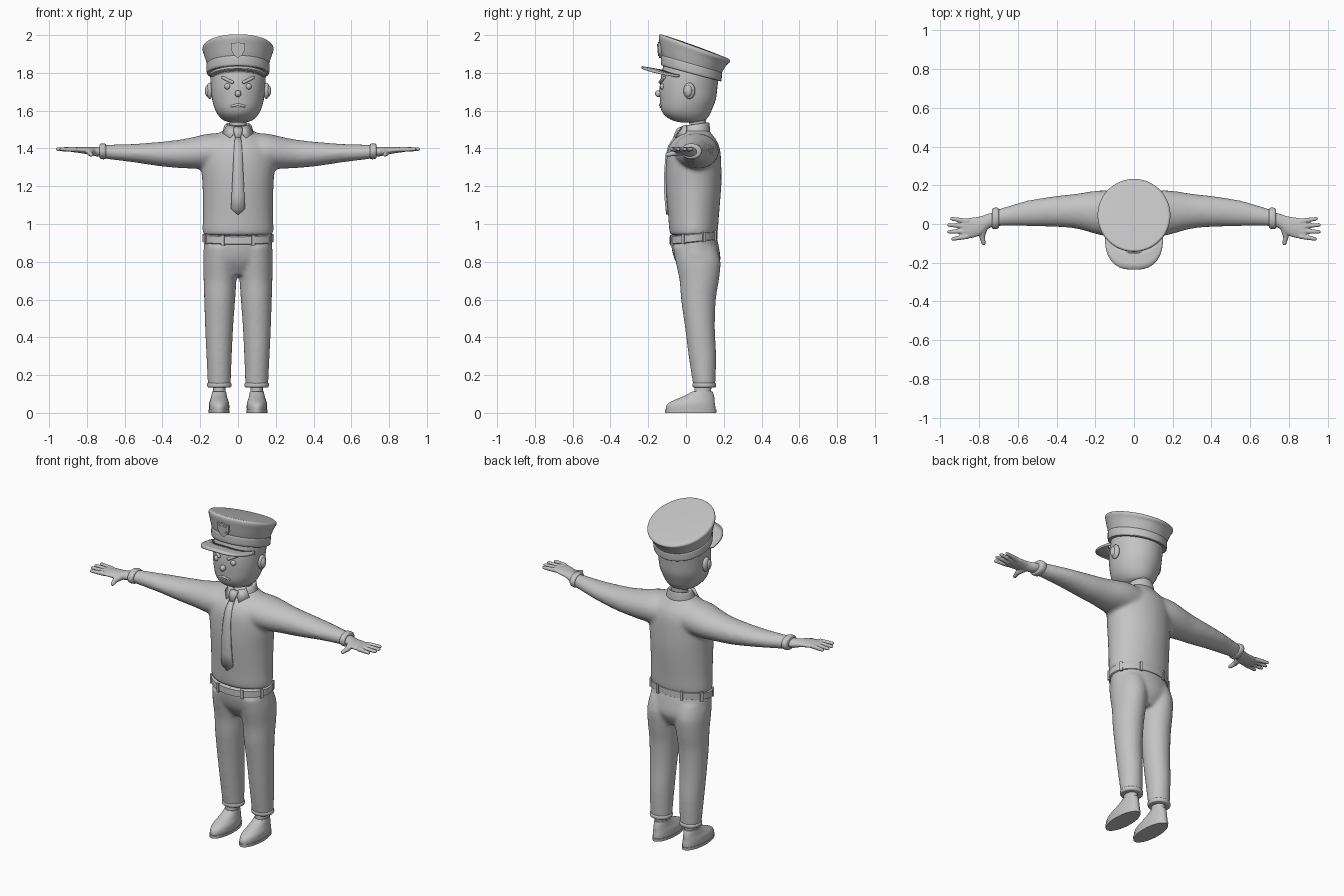
import bpy, bmesh, math
from mathutils import Vector

GREY = bpy.data.materials.new("plain grey")
GREY.diffuse_color = (0.55, 0.55, 0.55, 1)


def finish(name, bm, voxel=0, smooth=0, mirror=False, thick=0, angle=40):
    """Turn a bmesh into a named, smooth shaded object."""
    bmesh.ops.recalc_face_normals(bm, faces=bm.faces)
    me = bpy.data.meshes.new(name)
    bm.to_mesh(me)
    bm.free()
    ob = bpy.data.objects.new(name, me)
    bpy.context.collection.objects.link(ob)
    me.materials.append(GREY)
    bpy.ops.object.select_all(action='DESELECT')
    ob.select_set(True)
    bpy.context.view_layer.objects.active = ob
    bpy.ops.object.shade_smooth_by_angle(angle=math.radians(angle))
    if thick:
        ob.modifiers.new("thickness", 'SOLIDIFY').thickness = thick
        ob.modifiers["thickness"].offset = 0
    if voxel:
        m = ob.modifiers.new("blend", 'REMESH')
        m.mode, m.voxel_size, m.use_smooth_shade = 'VOXEL', voxel, True
    if smooth:
        m = ob.modifiers.new("soften", 'SMOOTH')
        m.factor, m.iterations = 0.5, smooth
    if mirror:
        ob.modifiers.new("mirror", 'MIRROR')
    return ob


def curve(rows, sub):
    """Catmull-Rom interpolation between the rows."""
    out = []
    for i in range(len(rows) - 1):
        p = [rows[max(i - 1, 0)], rows[i], rows[i + 1], rows[min(i + 2, len(rows) - 1)]]
        for k in range(sub):
            t = k / sub
            out.append([b + 0.5 * t * (c - a + t * (2*a - 5*b + 4*c - d + t * (3*(b - c) + d - a)))
                        for a, b, c, d in zip(*p)])
    return out + [list(rows[-1])]


def skin(bm, rings):
    """Closed skin over rings of points."""
    vs = [[bm.verts.new(p) for p in r] for r in rings]
    n = len(vs[0])
    for a, b in zip(vs, vs[1:]):
        for i in range(n):
            bm.faces.new((a[i], a[(i + 1) % n], b[(i + 1) % n], b[i]))
    bm.faces.new(vs[0][::-1])
    bm.faces.new(vs[-1])


def loft_z(bm, rows, sub=3, n=32):
    """Rows: z, centre x, centre y, radius x, radius y, slope along y."""
    rings = []
    for z, cx, cy, rx, ry, s in curve(rows, sub):
        ang = [2 * math.pi * i / n for i in range(n)]
        rings.append([(cx + rx*math.cos(a), cy + ry*math.sin(a), z + s*ry*math.sin(a)) for a in ang])
    skin(bm, rings)


def loft_x(bm, rows, side=1, sub=3, n=28):
    """Rows: x, centre y, centre z, radius y, radius z."""
    rings = []
    for x, cy, cz, ry, rz in curve(rows, sub):
        ang = [2 * math.pi * i / n for i in range(n)]
        rings.append([(side*x, cy + ry*math.cos(a), cz + rz*math.sin(a)) for a in ang])
    skin(bm, rings)


def tube(bm, p, q, r0, r1, n=12):
    """Tapered rod with rounded ends."""
    p, q = Vector(p), Vector(q)
    d = (q - p).normalized()
    u = d.orthogonal().normalized()
    v = d.cross(u)
    prof = [(p - d*r0*.8, r0*.5), (p, r0), (q, r1), (q + d*r1*.6, r1*.8), (q + d*r1, r1*.3)]
    skin(bm, [[c + u*r*math.cos(2*math.pi*i/n) + v*r*math.sin(2*math.pi*i/n) for i in range(n)]
              for c, r in prof])


def ball(bm, c, r):
    res = bmesh.ops.create_uvsphere(bm, u_segments=20, v_segments=12, radius=1)
    for w in res['verts']:
        w.co = Vector([c[i] + w.co[i]*r[i] for i in range(3)])


def solid_z(name, rows, sub=3, n=32, **kw):
    bm = bmesh.new()
    loft_z(bm, rows, sub, n)
    return finish(name, bm, **kw)


def strip(name, rows, thick):
    """Flat band: rows of y, z, half width."""
    bm = bmesh.new()
    vs = [[bm.verts.new((s*w, y, z)) for s in (-1, 1)] for y, z, w in rows]
    for a, b in zip(vs, vs[1:]):
        bm.faces.new((a[0], a[1], b[1], b[0]))
    return finish(name, bm, thick=thick, angle=25)


# shirt with both sleeves
bm = bmesh.new()
loft_z(bm, [(.94, 0, .04, .183, .123, 0), (.97, 0, .04, .188, .129, 0), (1.05, 0, .04, .186, .135, 0),
            (1.2, 0, .04, .188, .147, 0), (1.3, 0, .04, .195, .147, 0), (1.38, 0, .042, .188, .141, 0),
            (1.43, 0, .045, .165, .124, 0), (1.47, 0, .05, .12, .092, 0), (1.5, 0, .055, .07, .065, 0)])
for s in (1, -1):
    loft_x(bm, [(.05, .05, 1.385, .115, .096), (.15, .056, 1.385, .118, .094), (.22, .062, 1.378, .107, .086),
                (.3, .066, 1.372, .09, .076), (.4, .065, 1.37, .08, .066), (.55, .055, 1.375, .066, .049),
                (.68, .036, 1.381, .047, .039), (.715, .03, 1.383, .044, .036)], s)
finish("shirt", bm, voxel=.011, smooth=8)

# sleeve cuffs
bm = bmesh.new()
loft_x(bm, [(.698, .03, 1.384, .046, .036), (.704, .03, 1.384, .054, .041), (.726, .028, 1.385, .055, .041),
            (.733, .028, 1.385, .046, .034)])
finish("sleeve_cuff", bm, mirror=True)

# hands
bm = bmesh.new()
loft_x(bm, [(.7, .026, 1.384, .036, .027), (.75, .016, 1.383, .038, .025), (.79, -.008, 1.388, .048, .02),
            (.84, -.02, 1.392, .053, .016), (.885, -.026, 1.395, .05, .013)])
for y0, y1, x1 in ((.014, .027, .94), (-.012, -.005, .955), (-.038, -.04, .955), (-.064, -.077, .935)):
    tube(bm, (.86, y0, 1.395), (x1, y1, 1.396), .014, .01)
tube(bm, (.775, -.02, 1.383), (.785, -.065, 1.374), .02, .015)
tube(bm, (.785, -.06, 1.375), (.777, -.1, 1.367), .015, .011)
finish("hand", bm, voxel=.0045, smooth=3, mirror=True)

# trousers
bm = bmesh.new()
loft_z(bm, [(.73, 0, .068, .09, .075, 0), (.8, 0, .063, .178, .118, 0), (.87, 0, .05, .182, .126, 0),
            (.94, 0, .04, .178, .12, 0)])
for s in (1, -1):
    loft_z(bm, [(.14, s*.099, .097, .06, .058, 0), (.3, s*.1, .087, .067, .073, 0),
                (.45, s*.1, .074, .074, .079, 0), (.6, s*.097, .066, .082, .092, 0),
                (.7, s*.095, .07, .087, .104, 0), (.8, s*.092, .064, .092, .119, 0),
                (.88, s*.085, .046, .09, .115, 0)])
finish("trousers", bm, voxel=.01, smooth=6)

# turned-up hems, ankles, shoes, soles
solid_z("trouser_hem", [(.134, .099, .097, .054, .052, 0), (.138, .099, .097, .063, .061, 0),
                        (.154, .099, .097, .064, .062, 0), (.16, .099, .097, .056, .054, 0)], mirror=True)
solid_z("ankle", [(.08, .099, .087, .034, .044, 0), (.15, .099, .09, .034, .045, 0)], mirror=True)
solid_z("shoe", [(.012, .1, .025, .053, .131, 0), (.035, .1, .025, .054, .13, 0), (.055, .1, .032, .052, .12, 0),
                 (.075, .1, .053, .045, .098, 0), (.095, .1, .074, .04, .073, 0),
                 (.112, .1, .086, .037, .055, 0)], mirror=True)
solid_z("sole", [(0, .1, .025, .055, .135, 0), (.017, .1, .025, .056, .136, 0)], sub=1, mirror=True)

# belt and its loops
solid_z("belt", [(.903, 0, .04, .18, .12, .1), (.907, 0, .04, .188, .128, .1),
                 (.945, 0, .04, .189, .128, .1), (.949, 0, .04, .18, .12, .1)], sub=1, n=48)
bm = bmesh.new()
for deg in (25, 65, 115, 155, 205, 245, 295, 335):
    a = math.radians(deg)
    c = Vector((.188*math.cos(a), .04 + .128*math.sin(a), .926 + .0128*math.sin(a)))
    t = Vector((-.188*math.sin(a), .128*math.cos(a), 0)).normalized()
    o = Vector((t.y, -t.x, 0))
    skin(bm, [[c + t*i*.008 + o*j*.007 + Vector((0, 0, h)) for i, j in ((-1, -1), (1, -1), (1, 1), (-1, 1))]
              for h in (-.027, .027)])
finish("belt_loops", bm)

# neck, collar and collar points
solid_z("neck", [(1.46, 0, .062, .05, .048, 0), (1.52, 0, .062, .045, .044, 0), (1.6, 0, .06, .05, .05, 0)])
solid_z("collar", [(1.472, 0, .048, .078, .074, .1), (1.477, 0, .048, .084, .08, .12),
                   (1.52, 0, .056, .072, .068, .14), (1.53, 0, .06, .062, .06, .14),
                   (1.522, 0, .06, .05, .05, .14)])
bm = bmesh.new()
flap = [(.003, -.026, 1.51), (.055, .002, 1.523), (.08, -.002, 1.478), (.04, -.05, 1.452)]
bm.faces.new([bm.verts.new(p) for p in flap])
finish("collar_point", bm, thick=.012, mirror=True)

# necktie
strip("tie_knot", [(-.03, 1.51, .022), (-.047, 1.495, .024), (-.062, 1.455, .014)], .014)
strip("tie", [(-.058, 1.46, .015), (-.09, 1.41, .021), (-.104, 1.35, .024), (-.111, 1.25, .029),
              (-.109, 1.15, .034), (-.102, 1.08, .037), (-.1, 1.05, .002)], .012)

# head and ears
solid_z("head", [(1.538, 0, .025, .04, .05, 0), (1.548, 0, .015, .075, .085, 0), (1.575, 0, .005, .104, .118, 0),
                 (1.61, 0, .003, .123, .136, 0), (1.66, 0, .01, .137, .148, 0), (1.72, 0, .013, .143, .153, 0),
                 (1.78, 0, .02, .146, .152, 0), (1.85, 0, .027, .14, .145, 0)], n=40)
bm = bmesh.new()
ball(bm, (.15, .018, 1.705), (.018, .031, .043))
ball(bm, (.162, .012, 1.705), (.013, .02, .03))
finish("ear", bm, mirror=True)

# face
bm = bmesh.new()
ball(bm, (0, -.146, 1.69), (.017, .018, .018))
finish("nose", bm)
bm = bmesh.new()
ball(bm, (.056, -.125, 1.728), (.016, .014, .016))
finish("eye", bm, mirror=True)
bm = bmesh.new()
tube(bm, (.03, -.137, 1.75), (.08, -.116, 1.775), .009, .008)
finish("eyebrow", bm, mirror=True)
bm = bmesh.new()
tube(bm, (0, -.135, 1.632), (.034, -.128, 1.624), .008, .006)
tube(bm, (0, -.133, 1.62), (.03, -.126, 1.619), .007, .006)
finish("lips", bm, mirror=True)

# cap: band and flared crown
solid_z("cap_band", [(1.797, 0, .028, .155, .15, -.27), (1.8, 0, .028, .165, .159, -.27),
                     (1.83, 0, .029, .167, .161, -.28), (1.846, 0, .03, .166, .16, -.28),
                     (1.85, 0, .03, .158, .152, -.28)], n=48)
solid_z("cap_crown", [(1.835, 0, .03, .16, .154, -.28), (1.86, 0, .032, .168, .164, -.29),
                      (1.9, 0, .038, .18, .178, -.32), (1.918, 0, .043, .187, .187, -.34),
                      (1.93, 0, .045, .188, .188, -.355), (1.938, 0, .045, .182, .182, -.36),
                      (1.941, 0, .045, .168, .168, -.36), (1.944, 0, .045, .08, .08, -.36),
                      (1.945, 0, .045, .01, .01, -.36)], n=48)

# cap visor
bm = bmesh.new()
rows = []
for i in range(25):
    a = math.pi * i / 24
    c, s = math.cos(a), math.sin(a)
    ox, oy = .15*math.copysign(abs(c)**.75, c), -.05 - .185*s**.75
    row = []
    for t in (0, .35, .7, 1):
        x, y = ox*(.88 + .12*t), -.03*(1 - t) - .095*s*(1 - t) + oy*t
        row.append(bm.verts.new((x, y, 1.795 - .17*(y + .03) - .7*x*x)))
    rows.append(row)
for a, b in zip(rows, rows[1:]):
    for k in range(3):
        bm.faces.new((a[k], a[k + 1], b[k + 1], b[k]))
finish("cap_visor", bm, thick=.012)

# shield badge with raised centre
for name, k, y in (("badge_rim", 1, -.146), ("badge_plate", .72, -.151)):
    half = [(0, .042), (.02, .034), (.038, .036), (.036, 0), (.024, -.026), (0, -.044)]
    out = half + [(-x, z) for x, z in half[-2:0:-1]]
    bm = bmesh.new()
    skin(bm, [[(x*k, d + .5*x*x - .08*z*k, 1.922 + z*k) for x, z in out] for d in (y, y + .02)])
    finish(name, bm)
